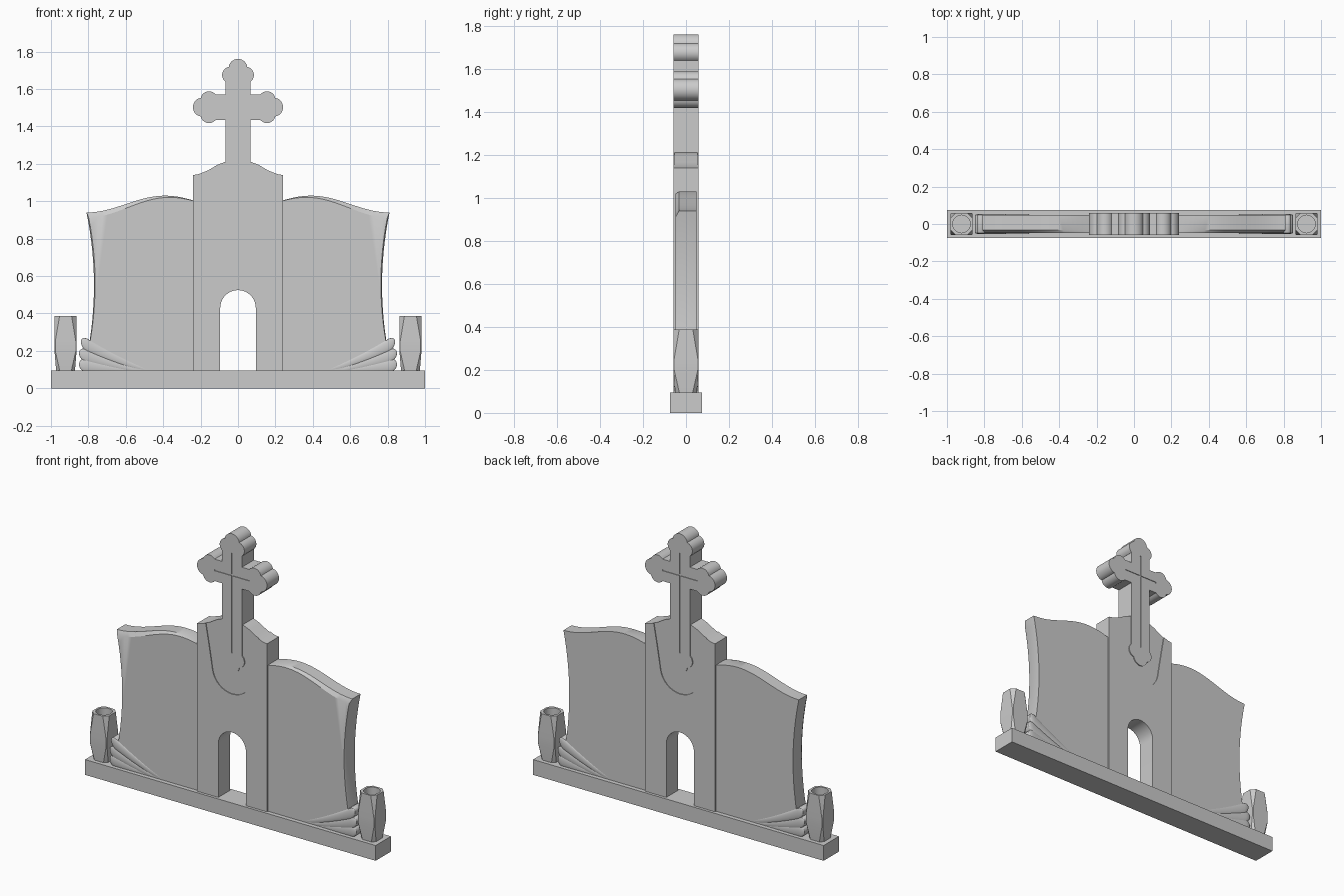
import bpy, bmesh
from math import sin, cos, pi, radians, sqrt

if "Cube" in bpy.data.objects:
    bpy.data.objects.remove(bpy.data.objects["Cube"])


def finish(name, bm, mirror=False, smooth=True):
    bmesh.ops.recalc_face_normals(bm, faces=bm.faces)
    me = bpy.data.meshes.new(name)
    bm.to_mesh(me)
    bm.free()
    ob = bpy.data.objects.new(name, me)
    bpy.context.collection.objects.link(ob)
    if mirror:
        ob.modifiers.new("Mirror", 'MIRROR')
    if smooth:
        smooth_by_angle(ob)
    return ob


def smooth_by_angle(ob):
    bpy.ops.object.select_all(action='DESELECT')
    ob.select_set(True)
    bpy.context.view_layer.objects.active = ob
    bpy.ops.object.shade_smooth_by_angle(angle=radians(30))


def loft(name, loops, mirror=False, smooth=True):
    """Skin a list of equal-length point loops and cap both ends."""
    bm = bmesh.new()
    rings = [[bm.verts.new(p) for p in loop] for loop in loops]
    n = len(rings[0])
    for a, b in zip(rings, rings[1:]):
        for i in range(n):
            j = (i + 1) % n
            bm.faces.new((a[i], a[j], b[j], b[i]))
    bm.faces.new(rings[0])
    bm.faces.new(rings[-1])
    return finish(name, bm, mirror, smooth)


def prism(name, pts, y0, y1, smooth=True):
    return loft(name, [[(x, y, z) for x, z in pts] for y in (y0, y1)], smooth=smooth)


def rect(x0, x1, z0, z1):
    return [(x0, z0), (x1, z0), (x1, z1), (x0, z1)]


def cut(ob, cutters):
    """Subtract the cutters, bake the result and remove them."""
    for c in cutters:
        c.hide_render = True
        m = ob.modifiers.new("Cut", 'BOOLEAN')
        m.operation, m.solver, m.object = 'DIFFERENCE', 'EXACT', c
    bpy.context.view_layer.update()
    dg = bpy.context.evaluated_depsgraph_get()
    me = bpy.data.meshes.new_from_object(ob.evaluated_get(dg))
    ob.modifiers.clear()
    ob.data = me
    for c in cutters:
        bpy.data.objects.remove(c)
    smooth_by_angle(ob)


def arc(cx, cz, r, a0, a1, n):
    return [(cx + r * cos(radians(a0 + (a1 - a0) * i / n)),
             cz + r * sin(radians(a0 + (a1 - a0) * i / n))) for i in range(n + 1)]


# plinth
prism("base_plinth", rect(-1, 1, 0, 0.095), -0.075, 0.075, smooth=False)

# centre slab with arched opening and shouldered top
D = 0.058
slab_pts = ([(0.24, 0.09), (0.24, 1.14), (0.21, 1.145), (0.16, 1.165), (0.11, 1.195), (0.07, 1.21)]
            + [(-0.07, 1.21), (-0.11, 1.195), (-0.16, 1.165), (-0.21, 1.145), (-0.24, 1.14), (-0.24, 0.09)]
            + [(-0.095, 0.09)] + arc(0, 0.43, 0.095, 180, 0, 20) + [(0.095, 0.09)])
slab = prism("centre_slab", slab_pts, -D, D)

# shallow draped recess on both faces
u_pts = [(-0.185, 1.3), (-0.183, 1.16), (-0.165, 1.06), (-0.145, 0.94)]
u_pts += arc(0, 0.9, 0.137, 188, 352, 16)
u_pts += [(-x, z) for x, z in reversed(u_pts[:4])]
cut(slab, [prism("recess_cutter", u_pts, s * (D - 0.005), s * 0.1) for s in (-1, 1)])

# budded cross, its foot overlapping the recess
W, CZ = 0.068, 1.503


def bud(dist):
    """Three-lobed end pointing up, listed from right to left."""
    right = [(W, dist - 0.07)] + arc(0.04, dist - 0.035, 0.045, -51, 78, 12)
    tip = arc(0, dist, 0.051, 10.5, 169.5, 14)[1:-1]
    return right + tip + [(-x, z) for x, z in reversed(right)]


cross_pts = []
for k, dist in enumerate((0.207, 0.19, 0.555, 0.19)):
    c, s = cos(k * pi / 2), sin(k * pi / 2)
    cross_pts += [(x * c - z * s, CZ + x * s + z * c) for x, z in [(W, W)] + bud(dist)]
cross = prism("cross", cross_pts, -D - 0.001, D + 0.001)

# engraved lines on the cross
grooves = []
for s in (-1, 1):
    y0, y1 = s * (D - 0.003), s * 0.1
    grooves.append(prism("groove_v", rect(-0.004, 0.004, 1.02, 1.64), y0, y1))
    grooves.append(prism("groove_h", rect(-0.12, 0.12, CZ - 0.004, CZ + 0.004), y0, y1))
cut(cross, grooves)

# open-book wings with a bevel on the front edge that grows to the corner
edge = [(0.2, 0.09)]
for i in range(17):
    z = 0.09 + 0.85 * i / 16
    edge.append((0.77 + 0.04 * ((z - 0.55) / 0.39) ** 2, z))
for i in range(1, 25):
    x = 0.81 - 0.61 * i / 24
    edge.append((x, 0.985 + 0.045 * cos((x - 0.39) * pi / 0.42)))


def bevelled(x, z):
    k = (x - 0.2) / 0.61 * (z - 0.09) / 0.85
    return (x - 0.012 * k, -0.048, z - 0.028 * k)


loft("book_wing", [[(x, 0.048, z) for x, z in edge],
                   [(x, -0.033, z) for x, z in edge],
                   [bevelled(x, z) for x, z in edge]], mirror=True)

# page folds fanning out at the lower outer corners
for i, (x0, x1, z0) in enumerate(((0.85, 0.57, 0.128), (0.85, 0.52, 0.188), (0.84, 0.46, 0.248))):
    R = 0.035
    stations = [R * (1 - cos(a * pi / 16)) for a in range(9)]
    stations[0] = 0.0004
    stations += [R + (x0 - x1 - R) * j / 14 for j in range(1, 15)]
    loops = []
    for d in stations:
        t = min(d / (x0 - x1), 1.0)
        zc = 0.095 + (z0 - 0.095) * (1 - t) ** 1.3
        if d < R:
            h = sqrt(max(0.0, 1 - ((R - d) / R) ** 2)) * R
        else:
            h = R + (0.005 - R) * (d - R) / (x0 - x1 - R)
        loop = []
        for s in (-1, 1):
            for a in range(-90, 91, 15):
                ang = radians(a * -s)
                loop.append((x0 - d, s * (0.046 + 0.25 * h * cos(ang)), zc + h * sin(ang)))
        loops.append(loop)
    loft("page_fold_%d" % (i + 1), loops, mirror=True)


# square vases with chamfered corners and a round hole
def octagon(h, c, z):
    q = h - c
    pts = [(h, -q), (h, q), (q, h), (-q, h), (-h, q), (-h, -q), (-q, -h), (q, -h)]
    return [(0.922 + x, y, z) for x, y in pts]


vase = loft("vase", [octagon(0.05, 0.02, 0.09), octagon(0.059, 0.004, 0.2),
                     octagon(0.059, 0.004, 0.25), octagon(0.058, 0.026, 0.387)],
            mirror=True, smooth=False)
bore = [[(0.922 + 0.047 * cos(i * pi / 16), 0.047 * sin(i * pi / 16), z) for i in range(32)]
        for z in (0.2, 0.5)]
bore_cutter = loft("bore_cutter", bore, mirror=True)
cut(vase, [bore_cutter])
